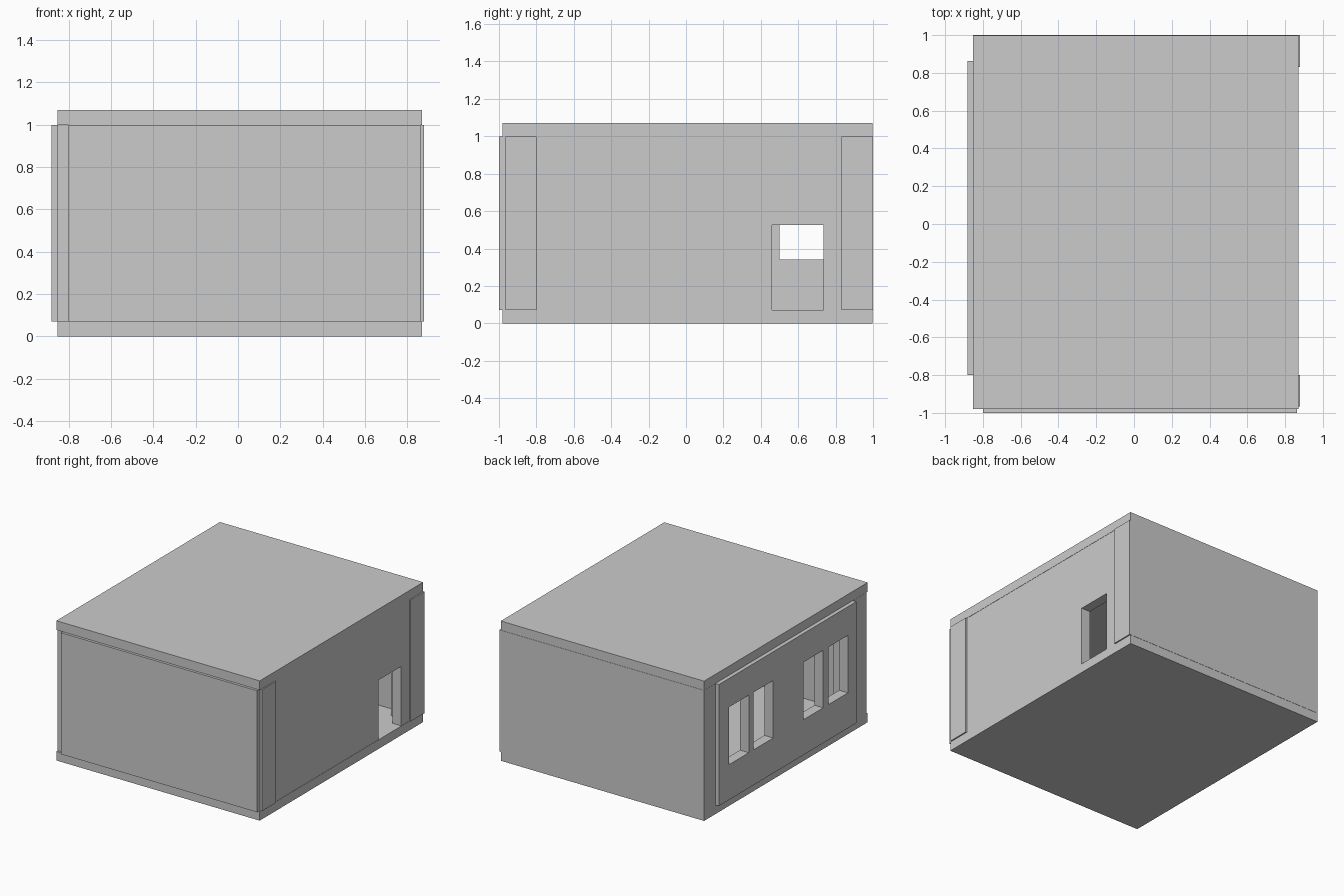
import bpy

if "Cube" in bpy.data.objects:
    bpy.data.objects.remove(bpy.data.objects["Cube"])


def box(name, x, y, z):
    """Box spanning the given (min, max) ranges."""
    bpy.ops.mesh.primitive_cube_add(size=1)
    ob = bpy.context.object
    ob.name = name
    for i, (a, b) in enumerate((x, y, z)):
        ob.location[i] = (a + b) / 2
        ob.scale[i] = b - a
    bpy.ops.object.transform_apply(location=True, rotation=False, scale=True)
    return ob


def cut(wall, openings):
    """Cut box-shaped openings (x, y, z ranges) through a wall."""
    for i, o in enumerate(openings):
        cutter = box(f"{wall.name}_cutter_{i}", *o)
        mod = wall.modifiers.new("opening", "BOOLEAN")
        mod.operation = "DIFFERENCE"
        mod.solver = "EXACT"
        mod.object = cutter
        bpy.context.view_layer.objects.active = wall
        bpy.ops.object.modifier_apply(modifier=mod.name)
        bpy.data.objects.remove(cutter)


LOW, HIGH = 0.07, 1.0      # wall bottom and top
T = 0.075                  # wall thickness
Z = (LOW, HIGH)

# Floor and roof slabs
slab_x, slab_y = (-0.852, 0.87), (-0.98, 0.998)
box("floor_slab", slab_x, slab_y, (0, LOW))
box("roof_slab", slab_x, slab_y, (HIGH, 1.07))

# Corner pillars
for end, y in (("front", (-0.965, -0.8)), ("back", (0.832, 1.0))):
    box(f"{end}_right_pillar", (0.715, 0.88), y, Z)
    box(f"{end}_left_pillar", (-0.853, -0.69), y, Z)

# Plain front and back walls
box("front_wall", (-0.8, 0.862), (-1.0, -1.0 + T), Z)
box("back_wall", (-0.69, 0.715), (1.0 - T, 1.0), Z)

# Left wall with two pairs of windows
left = box("left_wall", (-0.882, -0.882 + T), (-0.8, 0.862), Z)
windows = [((-1.0, -0.7), (y, y + 0.237), (0.34, 0.78))
           for y in (-0.70, -0.40, 0.205, 0.50)]
cut(left, windows)

# Right wall with a doorway
right = box("right_wall", (0.868 - T, 0.868), (-0.8, 0.832), Z)
cut(right, [((0.7, 1.0), (0.46, 0.735), (0.0, 0.525))])
